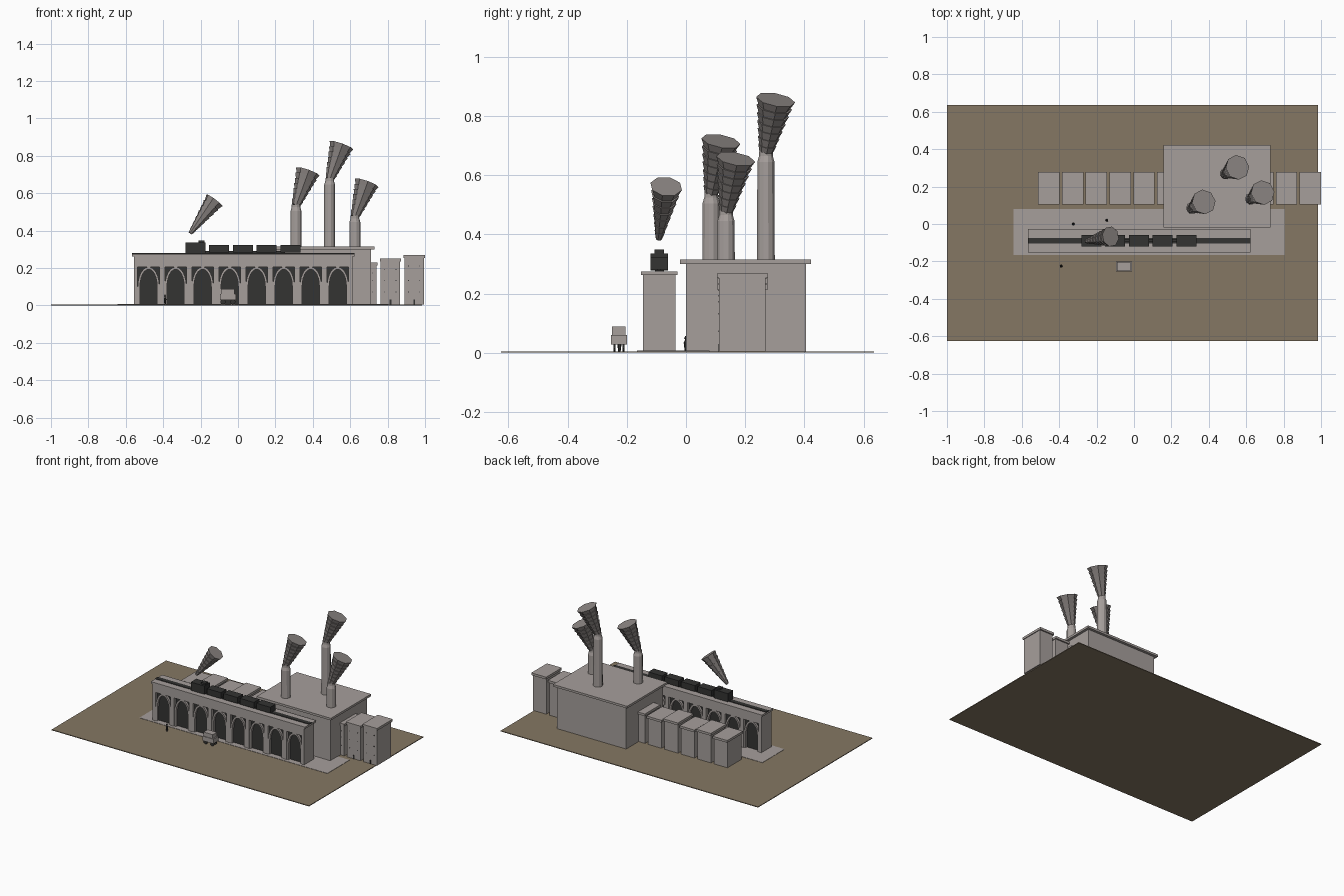
import bpy, bmesh, math
from mathutils import Vector, Matrix

cube = bpy.data.objects.get("Cube")
if cube:
    bpy.data.objects.remove(cube, do_unlink=True)


def material(name, r, g, b):
    m = bpy.data.materials.new(name)
    m.use_nodes = True
    m.diffuse_color = (r, g, b, 1)
    m.node_tree.nodes["Principled BSDF"].inputs["Base Color"].default_value = (r, g, b, 1)
    return m


STONE = material("warm grey stone", 0.38, 0.345, 0.33)
SMOKE = material("smoke grey", 0.27, 0.245, 0.235)
EARTH = material("brown earth", 0.235, 0.185, 0.125)
BLACK = material("soot black", 0.033, 0.033, 0.032)


def finish(name, bm, mat):
    bmesh.ops.recalc_face_normals(bm, faces=bm.faces)
    mesh = bpy.data.meshes.new(name)
    bm.to_mesh(mesh)
    bm.free()
    mesh.materials.append(mat)
    obj = bpy.data.objects.new(name, mesh)
    bpy.context.collection.objects.link(obj)
    return obj


def boxes(name, mat, *bounds):
    """One object from boxes given as ((x0, x1), (y0, y1), (z0, z1))."""
    bm = bmesh.new()
    for b in bounds:
        size = [hi - lo for lo, hi in b]
        mid = [(hi + lo) / 2 for lo, hi in b]
        mat4 = Matrix.Translation(mid) @ Matrix.Diagonal((*size, 1))
        bmesh.ops.create_cube(bm, size=1, matrix=mat4)
    return finish(name, bm, mat)


def lathe(name, mat, profile, sides, base, axis=(0, 0, 1)):
    """Revolve (radius, height) pairs about an axis starting at base."""
    place = Matrix.Translation(base) @ Vector(axis).to_track_quat('Z', 'Y').to_matrix().to_4x4()
    bm = bmesh.new()
    rings = []
    for r, h in profile:
        angles = [math.tau * (i + 0.5) / sides for i in range(sides)]
        rings.append([bm.verts.new(place @ Vector((r * math.cos(a), r * math.sin(a), h)))
                      for a in angles])
    for low, high in zip(rings, rings[1:]):
        for i in range(sides):
            j = (i + 1) % sides
            bm.faces.new((low[i], low[j], high[j], high[i]))
    bm.faces.new(rings[0])
    bm.faces.new(rings[-1])
    return finish(name, bm, mat)


def plume(name, start, end, r0, r1, steps=7):
    """Stepped smoke cone: each segment flares, the next starts narrower."""
    axis = Vector(end) - Vector(start)
    profile = []
    for i in range(steps):
        lo, hi = i / steps, (i + 1) / steps
        profile.append(((r0 + (r1 - r0) * lo) * 0.88, axis.length * lo))
        profile.append((r0 + (r1 - r0) * hi, axis.length * hi))
    lathe(name, SMOKE, profile, 8, start, axis)


# Ground and paved strip
boxes("ground", EARTH, ((-1, 0.985), (-0.625, 0.635), (0, 0.005)))
boxes("paving", STONE, ((-0.645, 0.805), (-0.165, 0.08), (0.003, 0.007)))

# Viaduct: dark core, piers, header, coping and track
bays = [-0.478 + 0.1445 * i for i in range(8)]
front, back = -0.145, -0.035
boxes("viaduct_dark_core", BLACK, ((-0.54, 0.595), (front + 0.02, back - 0.02), (0.005, 0.21)))
edges = [-0.556] + [x + s * 0.058 for x in bays for s in (-1, 1)] + [0.612]
piers = [((a, b), (front, back), (0.005, 0.21)) for a, b in zip(edges[::2], edges[1::2])]
boxes("viaduct_piers", STONE, *piers)
boxes("viaduct_header", STONE, ((-0.556, 0.612), (front, back), (0.205, 0.264)))
boxes("viaduct_coping", STONE, ((-0.566, 0.622), (-0.152, -0.028), (0.262, 0.275)))
boxes("railway_track", BLACK, ((-0.566, 0.622), (-0.105, -0.075), (0.273, 0.279)))

# Arch bands, projecting through both faces of the core
bm = bmesh.new()
for cx in bays:
    rows = []
    for half, top in ((0.046, 0.193), (0.058, 0.206)):
        line = [(-half, 0.005)]
        for k in range(13):
            a = math.pi * (1 - k / 12)
            line.append((half * math.cos(a), 0.1 + (top - 0.1) * math.sin(a)))
        line.append((half, 0.005))
        rows.append([[bm.verts.new((cx + x, y, z)) for x, z in line]
                     for y in (front + 0.004, back - 0.004)])
    (inner_f, inner_b), (outer_f, outer_b) = rows
    for p, q in ((inner_f, outer_f), (outer_f, outer_b), (outer_b, inner_b), (inner_b, inner_f)):
        for k in range(len(p) - 1):
            bm.faces.new((p[k], p[k + 1], q[k + 1], q[k]))
finish("arch_bands", bm, STONE)

# Train
boxes("locomotive", BLACK,
      ((-0.28, -0.175), (-0.12, -0.06), (0.278, 0.336)),
      ((-0.21, -0.18), (-0.106, -0.074), (0.33, 0.348)))
for i in range(4):
    x = -0.155 + 0.127 * i
    boxes("wagon", BLACK, ((x, x + 0.107), (-0.12, -0.06), (0.282, 0.324)))
boxes("train_couplings", BLACK, ((-0.2, 0.25), (-0.096, -0.084), (0.278, 0.29)))
plume("locomotive_smoke", (-0.255, -0.092, 0.385), (-0.125, -0.067, 0.562), 0.012, 0.055)

# Factory hall, chimneys and smoke
boxes("factory_hall", STONE, ((0.178, 0.712), (0, 0.405), (0.005, 0.302)))
boxes("factory_roof", STONE, ((0.158, 0.73), (-0.02, 0.423), (0.3, 0.315)))
for x, y, top in ((0.31, 0.085, 0.54), (0.49, 0.27, 0.68), (0.625, 0.135, 0.48)):
    h = top - 0.31
    lathe("factory_chimney", STONE,
          [(0.031, 0), (0.03, h - 0.035), (0.024, h - 0.015), (0.024, h)], 12, (x, y, 0.31))
    plume("chimney_smoke", (x, y, top - 0.005), (x + 0.063, y + 0.033, top + 0.175), 0.025, 0.067)

# Row of houses, broken by the factory
heights = {0: 0.2, 1: 0.215, 2: 0.205, 3: 0.22, 4: 0.205, 5: 0.215, 9: 0.23, 10: 0.25, 11: 0.268}
for i, h in heights.items():
    x = -0.455 + 0.127 * i
    boxes("house", STONE, ((x - 0.052, x + 0.052), (0.112, 0.268), (0.005, h - 0.012)))
    boxes("house_roof", STONE, ((x - 0.057, x + 0.057), (0.105, 0.277), (h - 0.016, h)))
    panes = [((x + s - 0.002, x + s + 0.002), (0.1095, 0.113), (z, z + 0.005))
             for s in (-0.03, 0.03) for z in (0.07, 0.13, h - 0.06)]
    panes.append(((x - 0.005, x + 0.005), (0.1095, 0.113), (0.005, 0.03)))
    boxes("house_windows_and_door", BLACK, *panes)

# Small wagon on the street
boxes("street_cart_body", STONE,
      ((-0.095, -0.012), (-0.254, -0.2), (0.028, 0.06)),
      ((-0.09, -0.02), (-0.25, -0.204), (0.06, 0.088)))
for x in (-0.08, -0.028):
    for y in (-0.245, -0.214):
        lathe("cart_wheel", BLACK, [(0.014, 0), (0.014, 0.006)], 10, (x, y, 0.019), (0, 1, 0))

# Pedestrians
for x, y in ((-0.39, -0.225), (-0.325, 0.0), (-0.145, 0.02)):
    lathe("pedestrian", BLACK,
          [(0.004, 0), (0.008, 0.03), (0.003, 0.04), (0.006, 0.045), (0.003, 0.053)],
          6, (x, y, 0.004))
